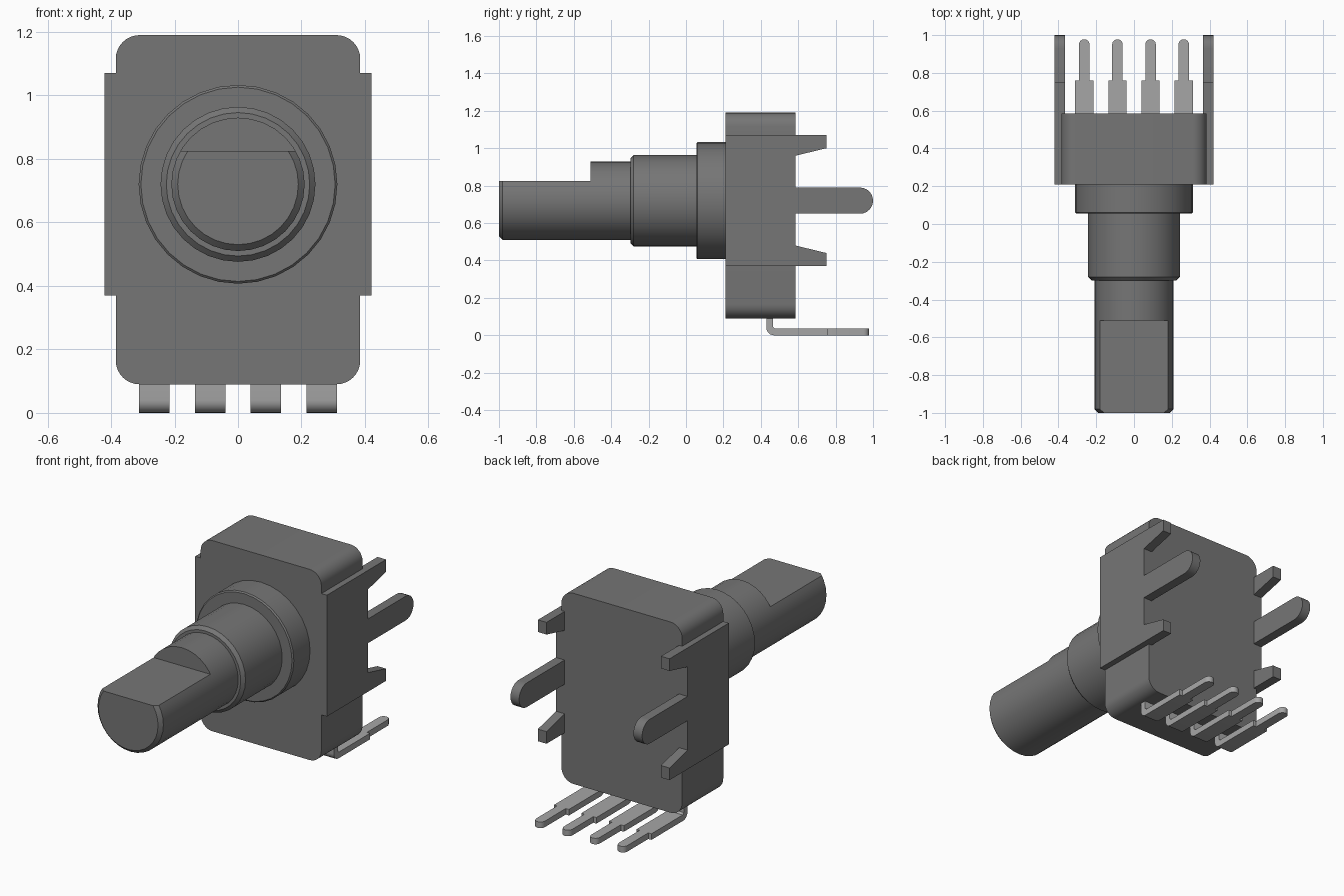
import bpy, bmesh
from math import sin, cos, pi, radians
from mathutils import Vector

cube = bpy.data.objects.get("Cube")
if cube:
    bpy.data.objects.remove(cube, do_unlink=True)


def material(name, v):
    m = bpy.data.materials.new(name)
    m.use_nodes = True
    m.diffuse_color = (v, v, v, 1)
    m.node_tree.nodes["Principled BSDF"].inputs["Base Color"].default_value = (v, v, v, 1)
    return m


DARK = material("dark grey", 0.18)
LIGHT = material("light grey metal", 0.38)
AXIS_Z = 0.72


def finish(bm, name, mat):
    bmesh.ops.recalc_face_normals(bm, faces=bm.faces)
    me = bpy.data.meshes.new(name)
    bm.to_mesh(me)
    bm.free()
    me.materials.append(mat)
    ob = bpy.data.objects.new(name, me)
    bpy.context.collection.objects.link(ob)
    bpy.ops.object.select_all(action='DESELECT')
    ob.select_set(True)
    bpy.context.view_layer.objects.active = ob
    bpy.ops.object.shade_smooth_by_angle(angle=radians(30))
    return ob


def prism(name, outline, place, lo, hi, mat):
    """Extrude a flat outline from lo to hi; place maps (u, v, depth) to xyz."""
    bm = bmesh.new()
    face = bm.faces.new([bm.verts.new(place(u, v, lo)) for u, v in outline])
    new = bmesh.ops.extrude_face_region(bm, geom=[face])["geom"]
    shift = Vector(place(0, 0, hi)) - Vector(place(0, 0, lo))
    bmesh.ops.translate(bm, vec=shift, verts=[g for g in new if isinstance(g, bmesh.types.BMVert)])
    return finish(bm, name, mat)


def arc(u, v, r, a0, a1, n=8):
    return [(u + r * cos(radians(a0 + (a1 - a0) * i / n)),
             v + r * sin(radians(a0 + (a1 - a0) * i / n))) for i in range(n + 1)]


def lathe(name, profile, mat, flat=None, n=32):
    """Turn (y, radius) pairs around the shaft axis, optionally trimmed flat on top."""
    bm = bmesh.new()
    rings = [[bm.verts.new((r * cos(2 * pi * i / n), y, AXIS_Z + r * sin(2 * pi * i / n)))
              for i in range(n)] for y, r in profile]
    for a, b in zip(rings, rings[1:]):
        for i in range(n):
            j = (i + 1) % n
            bm.faces.new((a[i], a[j], b[j], b[i]))
    bm.faces.new(rings[0])
    bm.faces.new(rings[-1])
    if flat is not None:
        bmesh.ops.bisect_plane(bm, geom=bm.verts[:] + bm.edges[:] + bm.faces[:],
                               plane_co=(0, 0, flat), plane_no=(0, 0, 1), clear_outer=True)
        bmesh.ops.holes_fill(bm, edges=[e for e in bm.edges if e.is_boundary], sides=0)
    return finish(bm, name, mat)


def along_x(u, v, d):
    return (d, u, v)


def along_y(u, v, d):
    return (u, d, v)


def along_z(u, v, d):
    return (u, v, d)


# Housing with rounded corners
R, W, BOT, TOP = 0.075, 0.385, 0.09, 1.19
body = (arc(W - R, TOP - R, R, 0, 90) + arc(R - W, TOP - R, R, 90, 180)
        + arc(R - W, BOT + R, R, 180, 270) + arc(W - R, BOT + R, R, 270, 360))
prism("housing", body, along_y, 0.21, 0.585, DARK)

# Collar, bushing and shaft
lathe("collar", [(0.055, 0.306), (0.062, 0.313), (0.22, 0.313)], DARK)
lathe("bushing", [(-0.298, 0.226), (-0.28, 0.244), (0.06, 0.244)], DARK)
lathe("shaft_base", [(-0.51, 0.21), (-0.29, 0.21)], DARK)
lathe("shaft_flat_end", [(-1, 0.19), (-0.98, 0.21), (-0.51, 0.21)], DARK, flat=0.825)

# Side plates, each with two tapered clips and a rounded lug
half = [(0.585, 0.79 - AXIS_Z), (0.585, 0.24), (0.75, 0.28), (0.75, 0.35), (0.21, 0.35)]
plate = [(y, AXIS_Z + z) for y, z in half]
plate += [(y, AXIS_Z - z) for y, z in reversed(half)]
plate += arc(0.93, AXIS_Z, 0.07, -90, 90, 12)
for side, s in (("left", 1), ("right", -1)):
    prism(side + "_bracket", plate, along_x, s * 0.365, s * 0.42, DARK)

# Four bent terminal pins with narrow rounded tips
T = 0.035
bend = ([(0.43, 0.12)] + arc(0.47, 0.04, 0.04, 180, 270, 6)
        + [(0.76, 0), (0.76, T), (0.475, T)] + [(0.465, 0.045), (0.465, 0.12)])
for k in range(4):
    x = (k - 1.5) * 0.1755
    prism(f"pin_{k + 1}", bend, along_x, x - 0.048, x + 0.048, LIGHT)
    tip = [(x - 0.028, 0.755), (x + 0.028, 0.755)] + arc(x, 0.95, 0.028, 0, 180)
    prism(f"pin_tip_{k + 1}", tip, along_z, 0, T, LIGHT)
